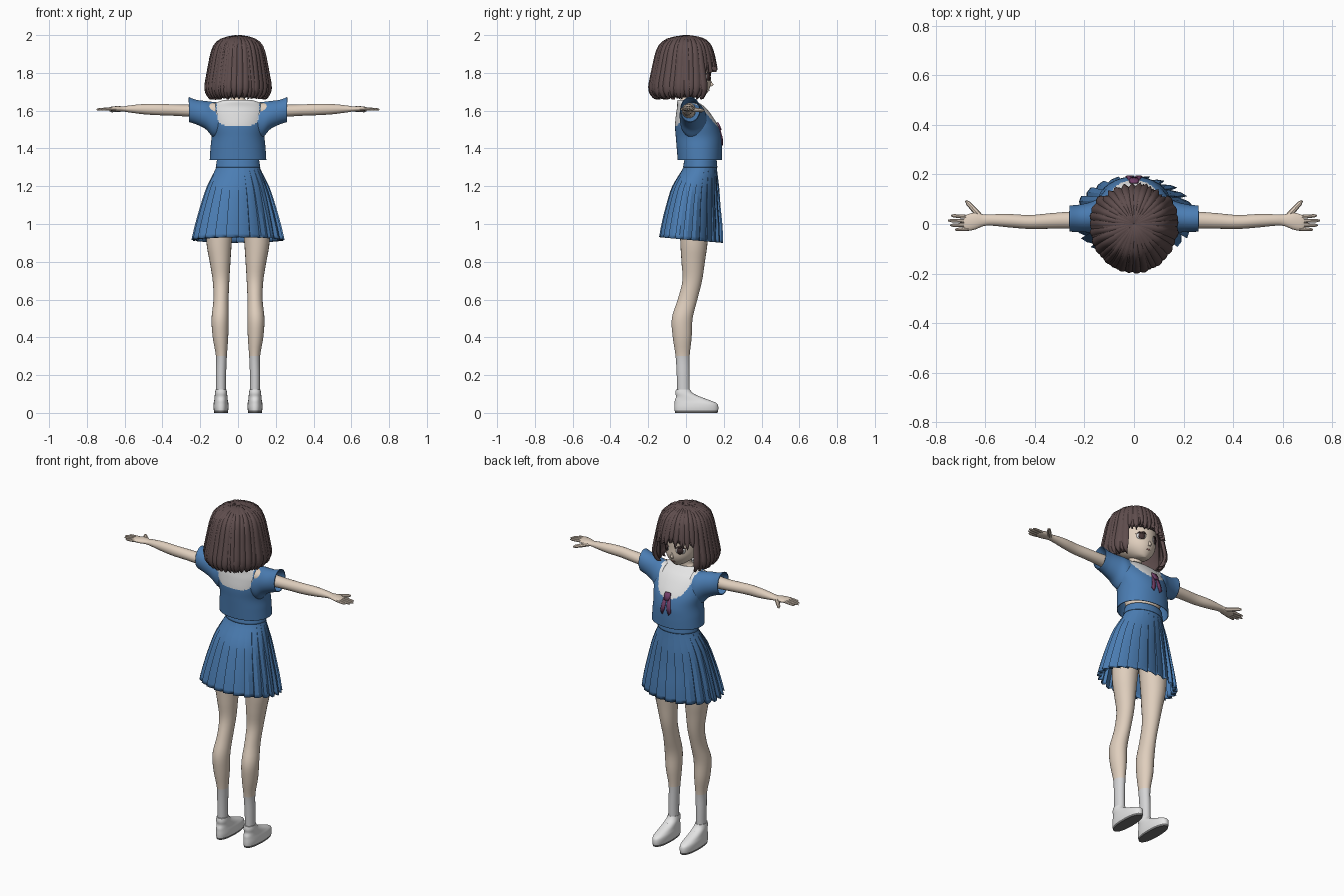
import bpy, bmesh, math, random
from mathutils import Vector
from mathutils.bvhtree import BVHTree

random.seed(4)
cube = bpy.data.objects.get("Cube")
if cube:
    bpy.data.objects.remove(cube)


def material(name, r, g, b):
    m = bpy.data.materials.new(name)
    m.use_nodes = True
    m.diffuse_color = (r, g, b, 1)
    shader = m.node_tree.nodes["Principled BSDF"]
    shader.inputs["Base Color"].default_value = (r, g, b, 1)
    shader.inputs["Roughness"].default_value = 0.8
    return m


SKIN = material("skin", .74, .62, .51)
HAIR = material("brown hair", .115, .075, .075)
BLUE = material("blue cloth", .07, .205, .45)
WHITE = material("white", .78, .78, .78)
SOCK = material("sock white", .66, .66, .67)
SCARF = material("plum scarf", .17, .05, .14)
SOLE = material("grey sole", .16, .16, .16)
EYE = material("dark brown eye", .06, .035, .035)
LIP = material("pink lip", .5, .25, .22)


def make(name, verts, faces, mats, rule=None, mirror=False, thick=0, angle=40):
    mesh = bpy.data.meshes.new(name)
    mesh.from_pydata(verts, [], faces)
    bm = bmesh.new()
    bm.from_mesh(mesh)
    bmesh.ops.recalc_face_normals(bm, faces=bm.faces)
    bm.to_mesh(mesh)
    bm.free()
    ob = bpy.data.objects.new(name, mesh)
    bpy.context.collection.objects.link(ob)
    for m in mats:
        mesh.materials.append(m)
    if rule:
        for p in mesh.polygons:
            p.material_index = rule(p.center)
    bpy.ops.object.select_all(action='DESELECT')
    ob.select_set(True)
    bpy.context.view_layer.objects.active = ob
    bpy.ops.object.shade_smooth_by_angle(angle=math.radians(angle))
    if thick:
        ob.modifiers.new("Thickness", 'SOLIDIFY').thickness = thick
    if mirror:
        ob.modifiers.new("Mirror", 'MIRROR')
    return ob


def loft_data(rings, caps=True):
    n = len(rings[0])
    verts = [v for r in rings for v in r]
    faces = [(i * n + j, i * n + (j + 1) % n, (i + 1) * n + (j + 1) % n, (i + 1) * n + j)
             for i in range(len(rings) - 1) for j in range(n)]
    if caps:
        faces += [tuple(range(n)), tuple(range(len(verts) - n, len(verts)))]
    return verts, faces


def dense(keys, steps):
    """Smooth interpolation through key rows."""
    out = []
    for i in range(len(keys) - 1):
        p0, p1, p2, p3 = keys[max(i - 1, 0)], keys[i], keys[i + 1], keys[min(i + 2, len(keys) - 1)]
        for s in range(steps):
            t = s / steps
            out.append([.5 * (2 * b + (c - a) * t + (2 * a - 5 * b + 4 * c - d) * t * t
                              + (3 * b - a - 3 * c + d) * t ** 3)
                        for a, b, c, d in zip(p0, p1, p2, p3)])
    return out + [list(keys[-1])]


def oval(n, p=2):
    for k in range(n):
        a = math.tau * k / n
        c, s = math.cos(a), math.sin(a)
        yield math.copysign(abs(c) ** (2 / p), c), math.copysign(abs(s) ** (2 / p), s)


def upright(name, keys, mats, n=32, steps=4, p=2, caps=True, **kw):
    """Rows: z, centre x, centre y, radius x, radius y."""
    rings = [[(cx + rx * c, cy + ry * s, z) for c, s in oval(n, p)]
             for z, cx, cy, rx, ry in dense(keys, steps)]
    return make(name, *loft_data(rings, caps), mats, **kw)


def sideways(name, keys, mats, n=20, steps=4, caps=True, **kw):
    """Rows: x, centre y, centre z, radius y, radius z."""
    rings = [[(x, cy + ry * c, cz + rz * s) for c, s in oval(n)]
             for x, cy, cz, ry, rz in dense(keys, steps)]
    return make(name, *loft_data(rings, caps), mats, **kw)


def decal(name, target, outline, mat, lift=.003, thick=.003, mirror=False):
    """Thin plate laid on the +y side of a target."""
    m = target.data
    tree = BVHTree.FromPolygons([v.co for v in m.vertices], [p.vertices for p in m.polygons])
    mid = (sum(p[0] for p in outline) / len(outline), sum(p[1] for p in outline) / len(outline))
    verts = []
    for x, z in [mid] + outline:
        hit = tree.ray_cast(Vector((x, 1, z)), Vector((0, -1, 0)))[0]
        verts.append((x, (hit.y if hit else .1) + lift, z))
    k = len(outline)
    make(name, verts, [(0, 1 + i, 1 + (i + 1) % k) for i in range(k)], [mat], thick=thick, mirror=mirror)


def disc(cx, cz, rx, rz):
    return [(cx + rx * c, cz + rz * s) for c, s in oval(18, 2.4)]


# Legs with socks
upright("legs", [(.08, .09, -.013, .026, .033), (.2, .09, -.015, .027, .034), (.3, .088, -.018, .029, .037),
                 (.4, .093, -.02, .041, .05), (.5, .095, -.02, .045, .055), (.6, .09, .008, .04, .052),
                 (.7, .09, .033, .044, .052), (.8, .095, .038, .055, .062), (.9, .1, .042, .067, .072),
                 (1.05, .095, .045, .077, .08)], [SKIN, SOCK], n=24,
        rule=lambda c: int(c.z < .3), mirror=True)

# Shoes with soles and laces
upright("shoes", [(0, .09, .055, .036, .112), (.012, .09, .055, .038, .115), (.03, .09, .055, .04, .116),
                  (.05, .09, .052, .039, .112), (.066, .09, .035, .036, .094), (.085, .09, .012, .034, .065),
                  (.105, .09, -.01, .032, .046), (.125, .09, -.016, .029, .037)], [WHITE, SOLE],
        steps=3, p=2.3, rule=lambda c: int(c.z < .011), mirror=True)
for i in range(3):
    y, z = .05 + .018 * i, .098 - .011 * i
    sideways(f"lace_{i + 1}", [(.068, y, z - .01, .003, .003), (.09, y, z - .003, .003, .003),
                               (.112, y, z - .01, .003, .003)], [SOCK], n=6, mirror=True)

# Body and neck
upright("body", [(1.02, 0, .045, .14, .08), (1.15, 0, .05, .125, .085), (1.3, 0, .073, .1, .078),
                 (1.4, 0, .07, .105, .085), (1.52, 0, .05, .12, .09), (1.61, 0, .015, .1, .05),
                 (1.645, 0, .005, .055, .04), (1.67, 0, .01, .036, .036), (1.74, 0, .015, .036, .036)], [SKIN])

# Pleated skirt
PLEATS = 24
rings = []
for z, cy, rx, ry, d in dense([(1.342, .077, .108, .082, 0), (1.3, .075, .115, .088, 0), (1.2, .052, .16, .12, .03),
                               (1.1, .04, .19, .137, .045), (1.0, .033, .215, .152, .055),
                               (.915, .027, .233, .16, .06)], 3):
    ring = []
    for k in range(PLEATS):
        for f, s in ((0, 1), (.5, .5), (1 + d * 1.5, -1)):
            a = math.tau * (k + f) / PLEATS
            y = cy + ry * (1 + d * s) * math.sin(a)
            ring.append((rx * (1 + d * s) * math.cos(a), y, z - .09 * (y - .03) * (1.342 - z) / .43))
    rings.append(ring)
make("skirt", *loft_data(rings, False), [BLUE], thick=.003, angle=25)
upright("waistband", [(1.3, 0, .075, .118, .091), (1.343, 0, .077, .111, .085)], [BLUE],
        n=48, caps=False, thick=.004)


# Blouse with white collar
def collar(c):
    x, drop = abs(c.x) / .113, max(0, 1.66 - c.z)
    if c.y > .02:
        return int(x ** 2.5 + (drop / .155) ** 2 < 1)
    return int(x ** 5 + (drop / .14) ** 5 < 1)


blouse = upright("blouse", [(1.338, 0, .073, .15, .117), (1.4, 0, .071, .146, .12), (1.46, 0, .067, .141, .121),
                            (1.52, 0, .056, .15, .114), (1.58, 0, .04, .153, .093), (1.62, 0, .026, .14, .073),
                            (1.645, 0, .008, .108, .055), (1.657, 0, .004, .07, .048)], [BLUE, WHITE],
                 n=144, steps=9, p=2.1, caps=False, rule=collar, thick=.003)
sideways("sleeves", [(.09, .04, 1.55, .07, .093), (.13, .038, 1.552, .07, .094), (.17, .028, 1.576, .062, .075),
                     (.22, .023, 1.592, .055, .065), (.26, .022, 1.606, .053, .066)], [BLUE, WHITE],
         n=40, steps=6, caps=False, rule=collar, thick=.004, mirror=True)

# Scarf: knot and two tails
decal("scarf_tails", blouse, [(.002, 1.52), (.02, 1.515), (.03, 1.46), (.034, 1.43), (.02, 1.415), (.007, 1.45)],
      SCARF, .006, .006, True)
decal("scarf_knot", blouse, [(-.016, 1.54), (.016, 1.54), (.02, 1.52), (.012, 1.498), (-.012, 1.498), (-.02, 1.52)],
      SCARF, .011, .008)

# Arms and palms
sideways("arms", [(.12, .015, 1.6, .038, .042), (.26, .015, 1.6, .034, .032), (.34, .012, 1.603, .031, .03),
                  (.42, .008, 1.606, .028, .03), (.5, .013, 1.608, .027, .027), (.57, .016, 1.609, .023, .019),
                  (.605, .015, 1.609, .023, .014), (.64, .012, 1.61, .034, .014), (.67, .006, 1.61, .033, .011),
                  (.685, .005, 1.61, .028, .007)], [SKIN], mirror=True)


def finger(name, a, b, r):
    a, b = Vector(a), Vector(b)
    d = (b - a).normalized()
    side, up = Vector((-d.y, d.x, 0)), Vector((0, 0, 1))
    rings = [[a.lerp(b, t) + (side * c + up * s) * r * k for c, s in oval(8)]
             for t, k in ((0, 1), (.5, .95), (.85, .8), (1, .35))]
    make(name, *loft_data(rings), [SKIN], mirror=True)


for nm, y0, x1, y1 in (("index", .028, .738, .034), ("middle", .012, .75, .014),
                       ("ring", -.004, .742, -.005), ("little", -.019, .722, -.023)):
    finger(nm + "_fingers", (.665, y0, 1.61), (x1, y1, 1.606), .0082)
finger("thumbs", (.615, .025, 1.607), (.678, .094, 1.6), .012)

# Head and face
head = upright("head", [(1.674, 0, .08, .012, .014), (1.685, 0, .06, .04, .045), (1.71, 0, .038, .07, .084),
                        (1.74, 0, .025, .09, .106), (1.78, 0, .014, .102, .117), (1.84, 0, .005, .108, .125),
                        (1.9, 0, 0, .1, .115), (1.95, 0, 0, .07, .08), (1.97, 0, 0, .02, .02)], [SKIN], n=48)
upright("nose", [(1.728, 0, .128, .008, .006), (1.737, 0, .133, .008, .012), (1.752, 0, .128, .005, .008),
                 (1.775, 0, .122, .003, .003)], [SKIN], n=12)
decal("eye_whites", head, disc(.047, 1.78, .022, .021), WHITE, .002, .002, True)
decal("irises", head, disc(.046, 1.779, .015, .02), EYE, .004, .002, True)
decal("upper_lashes", head, [(.022, 1.79), (.034, 1.804), (.056, 1.804), (.073, 1.79), (.056, 1.796), (.036, 1.796)],
      EYE, .005, .002, True)
decal("mouth", head, disc(0, 1.708, .013, .003), LIP, .002, .002)

# Hair: inner shell and overlapping tapered locks
PROFILE = dense([(0, 2.0), (.42, 1.986), (.66, 1.957), (.79, 1.91), (.87, 1.85), (.94, 1.79),
                 (1, 1.73), (.95, 1.69), (.82, 1.662)], 6)


def hair_point(angle, t, lift=0):
    """Angle 0 is the face side; t runs from crown to tips."""
    f = min(max(t, 0), 1) * (len(PROFILE) - 1)
    i = min(int(f), len(PROFILE) - 2)
    r, z = (a + (b - a) * (f - i) for a, b in zip(PROFILE[i], PROFILE[i + 1]))
    front = math.cos(angle)
    depth = .168 if front > 0 else .183
    return (math.sin(angle) * (.163 * r + lift), front * (depth * r + lift), z - .004 + lift * (1 - r) * .5)


def tip(angle):
    a = abs((angle + math.pi) % math.tau - math.pi)
    return .545 if a < 1.0 else .95


SEG = 72
shell = [[hair_point(math.tau * k / SEG, (.02 + .96 * i / 16) * tip(math.tau * k / SEG), -.004) for k in range(SEG)]
         for i in range(17)]
make("hair_shell", *loft_data(shell, False), [HAIR], thick=.008)

verts, faces = [], []
LOCKS = 34
for layer in range(2):
    for k in range(LOCKS):
        a = math.tau * (k + .5 * layer) / LOCKS
        half = math.tau / LOCKS * random.uniform(.55, .75)
        end = tip(a) + random.uniform(-.02, .05)
        sway = random.uniform(-.07, .07)
        lift = .003 + .004 * layer + random.uniform(0, .004)
        rings = []
        for i in range(15):
            t = i / 14
            w = half * (1 if t < .75 else 1 - .85 * ((t - .75) / .25) ** 1.6)
            row = [(u, lift + .009 * (1 - u * u) * min(1, 4 * t)) for u in (-1, -.5, 0, .5, 1)]
            row += [(.6, -.006), (-.6, -.006)]
            rings.append([hair_point(a + sway * t * t + w * u, .015 + (end - .015) * t, h) for u, h in row])
        v, f = loft_data(rings)
        faces += [tuple(j + len(verts) for j in q) for q in f]
        verts += v
make("hair_locks", verts, faces, [HAIR], angle=50)
